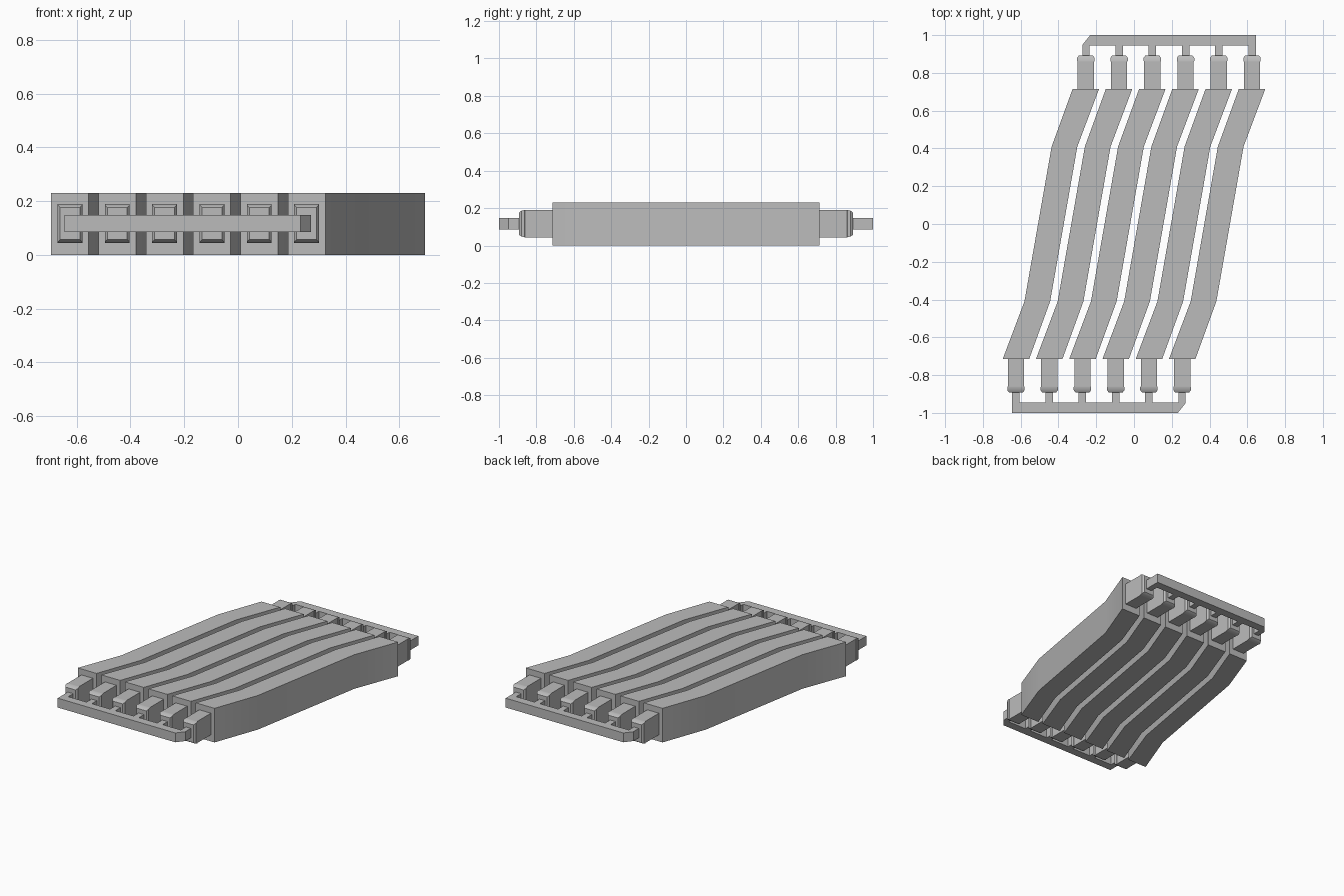
import bpy
import bmesh
from math import pi, radians
from mathutils import Matrix

default = bpy.data.objects.get("Cube")
if default:
    bpy.data.objects.remove(default, do_unlink=True)

COUNT, PITCH = 6, 0.176
FIRST_X = -0.625          # centre of the first bar at the front

grey = bpy.data.materials.new("plain_grey")
grey.use_nodes = True
grey.diffuse_color = (0.5, 0.5, 0.5, 1)
grey.node_tree.nodes["Principled BSDF"].inputs["Base Color"].default_value = (0.5, 0.5, 0.5, 1)


def finish(name, bm, turn=False):
    """Turn a bmesh into an object, optionally spun half a turn about z."""
    if turn:
        bm.transform(Matrix.Rotation(pi, 4, "Z"))
    bmesh.ops.recalc_face_normals(bm, faces=bm.faces)
    mesh = bpy.data.meshes.new(name)
    bm.to_mesh(mesh)
    bm.free()
    mesh.materials.append(grey)
    obj = bpy.data.objects.new(name, mesh)
    bpy.context.collection.objects.link(obj)
    bpy.ops.object.select_all(action="DESELECT")
    obj.select_set(True)
    bpy.context.view_layer.objects.active = obj
    bpy.ops.object.shade_smooth_by_angle(angle=radians(30))
    return obj


def slab(name, outline, z0, z1, turn=False):
    """Extrude a flat outline upwards."""
    bm = bmesh.new()
    face = bm.faces.new([bm.verts.new((x, y, z0)) for x, y in outline])
    new = bmesh.ops.extrude_face_region(bm, geom=[face])["geom"]
    bmesh.ops.translate(bm, vec=(0, 0, z1 - z0),
                        verts=[v for v in new if isinstance(v, bmesh.types.BMVert)])
    return finish(name, bm, turn)


def plug(name, cx, cz, sections, turn=False):
    """Loft rectangles (y, half width, half height) along y."""
    bm = bmesh.new()
    rings = [[bm.verts.new((cx + sx * w, y, cz + sz * h))
              for sx, sz in ((-1, -1), (1, -1), (1, 1), (-1, 1))]
             for y, w, h in sections]
    for a, b in zip(rings, rings[1:]):
        for i in range(4):
            j = (i + 1) % 4
            bm.faces.new((a[i], a[j], b[j], b[i]))
    bm.faces.new(rings[0])
    bm.faces.new(rings[-1])
    return finish(name, bm, turn)


# Bent bars
path = [(-0.625, -0.715), (-0.512, -0.41), (-0.368, 0.41), (-0.255, 0.715)]
half_widths = [0.07, 0.068, 0.068, 0.07]
for i in range(COUNT):
    dx = i * PITCH
    left = [(x - w + dx, y) for (x, y), w in zip(path, half_widths)]
    right = [(x + w + dx, y) for (x, y), w in zip(path, half_widths)]
    slab(f"bar_{i + 1}", right + left[::-1], 0, 0.23)

# Both ends are the same, turned half way round
tip = [(-0.70, 0.043, 0.073), (-0.86, 0.043, 0.073), (-0.863, 0.046, 0.073),
       (-0.88, 0.046, 0.069), (-0.892, 0.037, 0.06)]
for end, turn in (("front", False), ("back", True)):
    # Plugs on the bar ends
    for i in range(COUNT):
        plug(f"{end}_plug_{i + 1}", FIRST_X + i * PITCH, 0.117, tip, turn)
    # Comb: cross rail with one tooth per plug and a clipped corner
    comb = [(-0.645, -1.0), (0.232, -1.0), (0.272, -0.95)]
    for i in reversed(range(COUNT)):
        x = FIRST_X + i * PITCH
        w = 0.02
        right_x = 0.272 if i == COUNT - 1 else x + w
        if i < COUNT - 1:
            comb.append((right_x, -0.945))
        comb += [(right_x, -0.87), (x - w, -0.87)]
        if i:
            comb.append((x - w, -0.945))
    slab(f"{end}_comb", comb, 0.085, 0.148, turn)
